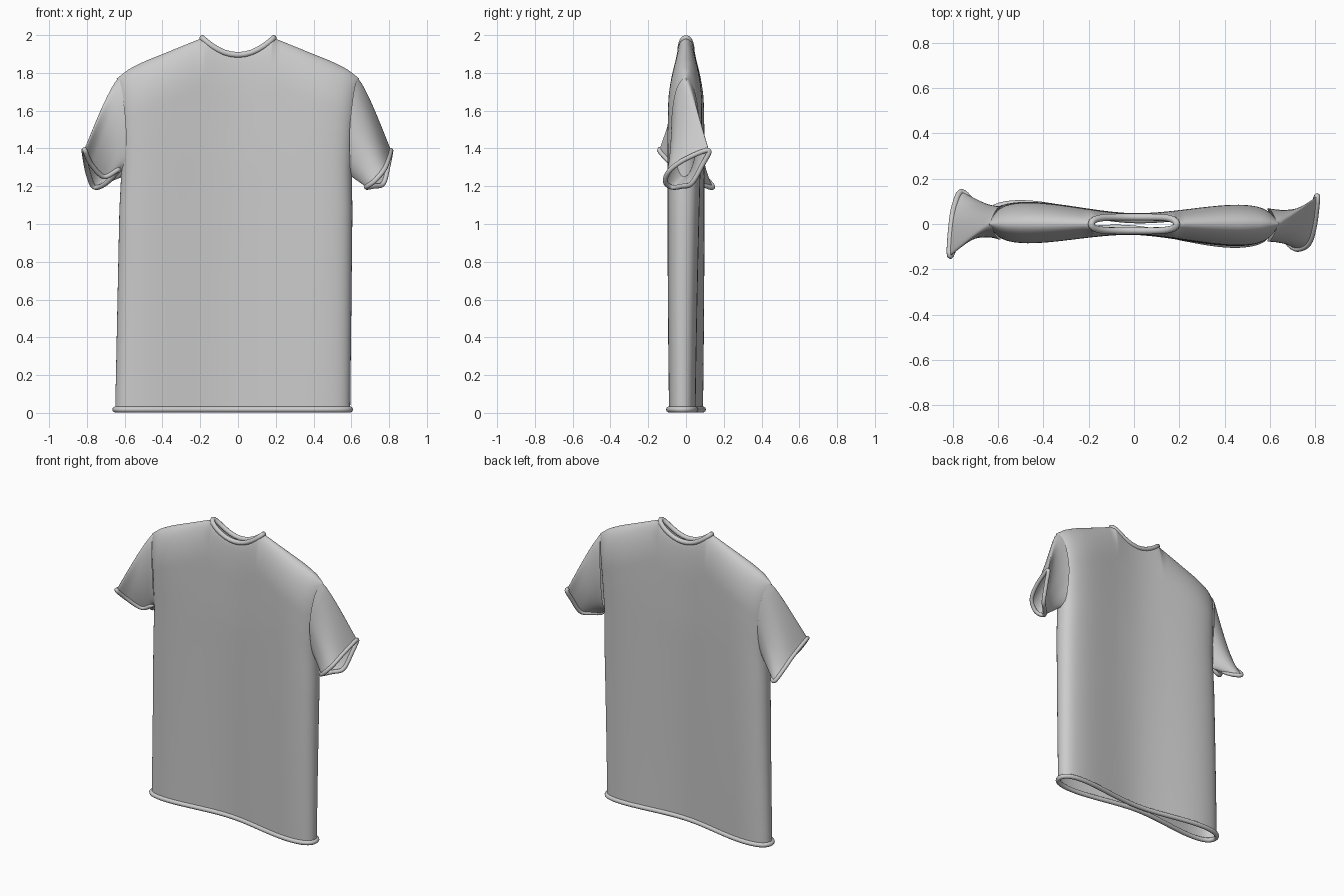
import bpy, bmesh, math
from mathutils import Vector

if "Cube" in bpy.data.objects:
    bpy.data.objects.remove(bpy.data.objects["Cube"])


def interp(table, x):
    for (a, fa), (b, fb) in zip(table, table[1:]):
        if x <= b:
            t = max(0, (x - a) / (b - a))
            return fa + (fb - fa) * t
    return table[-1][1]


def finish(name, bm):
    bmesh.ops.remove_doubles(bm, verts=bm.verts, dist=0.0008)
    bmesh.ops.recalc_face_normals(bm, faces=bm.faces)
    for f in bm.faces:
        f.smooth = True
    me = bpy.data.meshes.new(name)
    bm.to_mesh(me)
    bm.free()
    ob = bpy.data.objects.new(name, me)
    bpy.context.collection.objects.link(ob)
    return ob


def band(name, pts, r):
    """Rolled edge band: closed tube along a loop of points."""
    cu = bpy.data.curves.new(name, 'CURVE')
    cu.dimensions = '3D'
    cu.bevel_depth = r
    cu.bevel_resolution = 3
    sp = cu.splines.new('POLY')
    sp.points.add(len(pts) - 1)
    for p, q in zip(sp.points, pts):
        p.co = (*q, 1)
    sp.use_cyclic_u = True
    ob = bpy.data.objects.new(name, cu)
    bpy.context.collection.objects.link(ob)


def smooth_loop(pts, sub=6):
    """Closed Catmull-Rom loop."""
    pts = [Vector(p) for p in pts]
    n, out = len(pts), []
    for i in range(n):
        a, b, c, d = (pts[(i + k) % n] for k in (-1, 0, 1, 2))
        for j in range(sub):
            t = j / sub
            out.append(0.5 * (2 * b + (c - a) * t + (2 * a - 5 * b + 4 * c - d) * t * t
                              + (3 * b - a - 3 * c + d) * t ** 3))
    return out


# Body: front and back panels, welded at sides and shoulders, open at neck and hem
NECK = 0.19
SHOULDER = [(NECK, 1.985), (0.4, 1.9), (0.5, 1.86), (0.58, 1.82), (0.645, 1.77)]
WIDTH = [(0, 0.622), (0.6, 0.617), (0.72, 0.61), (0.85, 0.62), (1, 0.642)]


def top(x):
    x = abs(x)
    return 1.895 + 0.09 * (x / NECK) ** 2 if x < NECK else interp(SHOULDER, x)


def body_point(s, v, side):
    x = -0.028 * (1 - v) + interp(WIDTH, v) * s
    tz = top(0.645 * s)
    z = 0.018 + (tz - 0.018) * v
    k = min(1, abs(s) / 0.8)
    k = k * k * (3 - 2 * k)
    mid = 0.02 + 0.028 * min(1, v / 0.7)        # panels nearly meet at the hem centre
    full = mid + (0.072 + 0.02 * min(1, v / 0.8) - mid) * k
    full *= math.sqrt(max(0, 1 - abs(s) ** 12))
    d = min(1, (tz - z) / 0.25)
    cap = math.sqrt(max(0, 1 - (1 - d) ** 2))
    nx = min(1, abs(0.645 * s) / NECK)
    neck = 0.03 * math.sqrt(max(0, 1 - nx ** 6))
    y = -0.02 * math.sin(s * 1.9) * (1 - v * v) + side * (full * cap + neck * (1 - cap))
    return Vector((x, y, z))


s0 = NECK / 0.645
half = [s0 * math.sin(math.pi / 2 * i / 8) for i in range(9)]
half += [s0 + (1 - s0) * math.sin(math.pi / 2 * i / 18) for i in range(1, 19)]
cols = [-s for s in half[:0:-1]] + half
rows = [0.8 * i / 20 for i in range(20)] + [0.8 + 0.2 * math.sin(math.pi / 2 * i / 20) for i in range(21)]

bm = bmesh.new()
for side in (-1, 1):
    grid = [[bm.verts.new(body_point(s, v, side)) for s in cols] for v in rows]
    for j in range(len(rows) - 1):
        for i in range(len(cols) - 1):
            mid = abs(cols[i] + cols[i + 1]) / 2
            z = grid[j][i].co.z
            if mid > 0.98 and 1.36 < z < 1.66:      # armhole opening
                continue
            bm.faces.new((grid[j][i], grid[j][i + 1], grid[j + 1][i + 1], grid[j + 1][i]))
finish("shirt_body", bm)


def edge_loop(v, ss):
    return [body_point(s, v, -1) for s in ss] + [body_point(s, v, 1) for s in ss[-2:0:-1]]


band("bottom_hem", edge_loop(0, cols), 0.0155)
band("collar", edge_loop(1, [s for s in cols if abs(s) <= s0 + 1e-6]), 0.0155)


# Sleeves: loft from an armhole oval to a drooping, twisted cuff
def sleeve(name, sx, cuff):
    hole = []
    for k in range(8):
        a = k * math.pi / 4
        hole.append((sx * (0.592 + 0.04 * max(0, math.cos(a)) ** 2),
                     -sx * (0.074 * math.sin(a) + 0.004), 1.515 + 0.258 * math.cos(a)))
    a_loop, b_loop = smooth_loop(hole), smooth_loop(cuff)
    n, steps = len(a_loop), 14
    bm = bmesh.new()
    rings = []
    for j in range(steps + 1):
        t = j / steps
        ring = []
        for k in range(n):
            up = max(0, math.cos(2 * math.pi * k / n))
            bulge = Vector((sx * 0.01, 0, 0.008)) * math.sin(math.pi * t ** 0.6) * up
            ring.append(bm.verts.new(a_loop[k].lerp(b_loop[k], t) + bulge))
        rings.append(ring)
    for r, q in zip(rings, rings[1:]):
        for k in range(n):
            m = (k + 1) % n
            bm.faces.new((r[k], r[m], q[m], q[k]))
    finish(name, bm)
    band(name + "_cuff", b_loop, 0.013)


sleeve("right_sleeve", 1, [
    (0.81, 0.12, 1.39), (0.797, 0.0, 1.345), (0.772, -0.085, 1.285), (0.72, -0.11, 1.225),
    (0.68, -0.075, 1.195), (0.72, -0.02, 1.20), (0.77, 0.03, 1.215), (0.795, 0.085, 1.31)])
sleeve("left_sleeve", -1, [
    (-0.814, -0.14, 1.395), (-0.807, 0.0, 1.33), (-0.79, 0.09, 1.255), (-0.76, 0.142, 1.195),
    (-0.70, 0.08, 1.215), (-0.63, -0.01, 1.29), (-0.71, -0.015, 1.25), (-0.78, -0.08, 1.32)])
